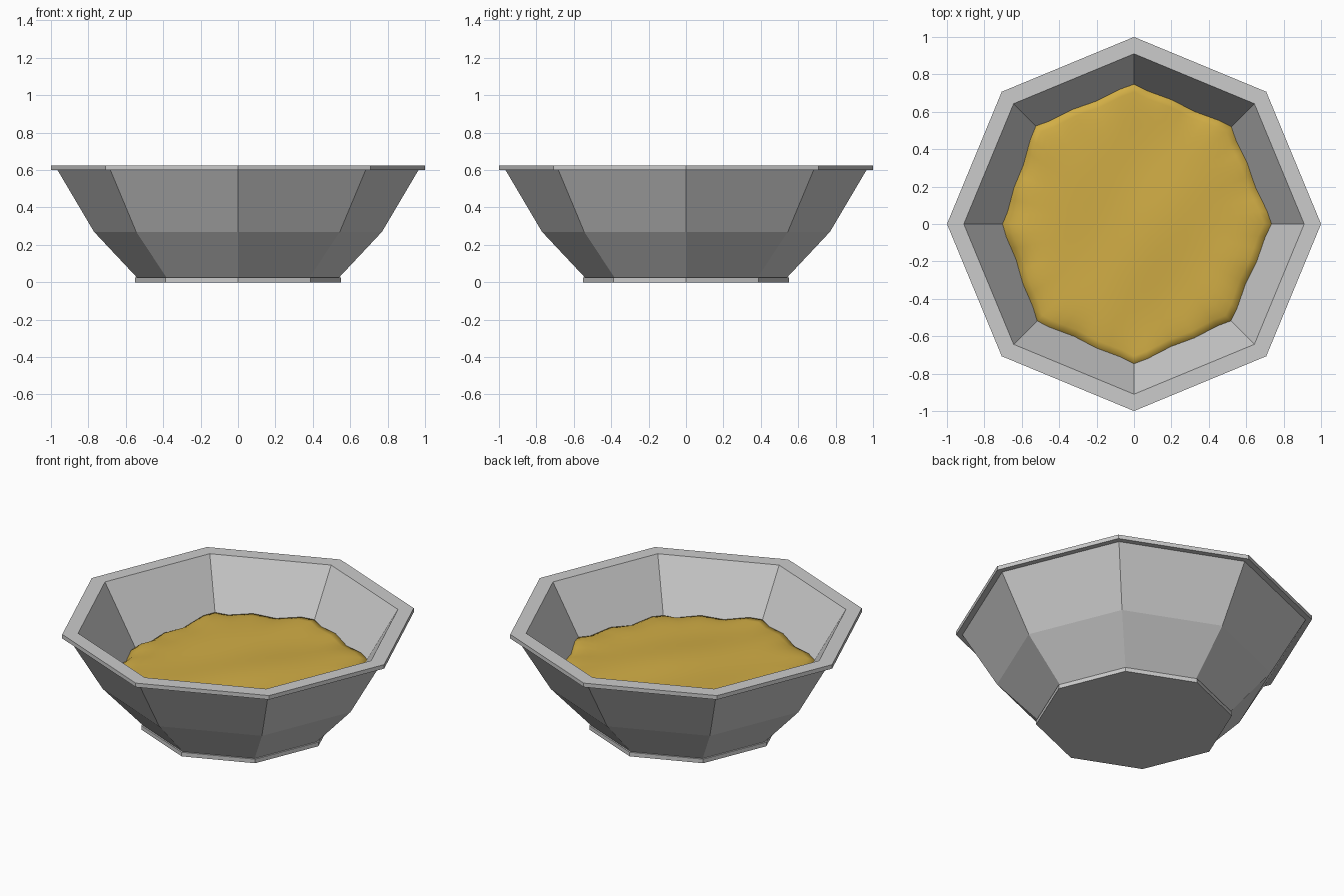
import bpy, bmesh
from math import sin, cos, pi, radians

if "Cube" in bpy.data.objects:
    bpy.data.objects.remove(bpy.data.objects["Cube"])

SIDES = 8


def add_object(name, bm):
    mesh = bpy.data.meshes.new(name)
    bm.to_mesh(mesh)
    bm.free()
    obj = bpy.data.objects.new(name, mesh)
    bpy.context.collection.objects.link(obj)
    return obj


def bridge(bm, a, b, smooth=False):
    n = len(a)
    for i in range(n):
        f = bm.faces.new((a[i], a[(i + 1) % n], b[(i + 1) % n], b[i]))
        f.smooth = smooth


# Octagonal bowl: outer foot, wall, rim lip, then the inner wall
profile = [(0.55, 0), (0.55, 0.025), (0.54, 0.025), (0.77, 0.27), (0.965, 0.60),
           (1.0, 0.60), (1.0, 0.625), (0.91, 0.625), (0.70, 0.27), (0.48, 0.06)]
bm = bmesh.new()
rings = [[bm.verts.new((r * cos(2 * pi * k / SIDES), r * sin(2 * pi * k / SIDES), z))
          for k in range(SIDES)] for r, z in profile]
for a, b in zip(rings, rings[1:]):
    bridge(bm, a, b)
bm.faces.new(rings[0][::-1])
bm.faces.new(rings[-1])
add_object("bowl", bm)

# Soft, slightly uneven filling that droops where it meets the wall
edge_heights = [0.33, 0.33, 0.35, 0.34, 0.275, 0.325, 0.35, 0.325]
SEG, RINGS = 64, 18


def edge_point(a):
    t = (a / (pi / 4)) % SIDES
    k, f = int(t), t - int(t)
    z = edge_heights[k] * (1 - f) + edge_heights[(k + 1) % SIDES] * f
    octagon = cos(pi / 8) / cos(f * pi / 4 - pi / 8)
    z += 0.008 * sin(4 * pi * f)
    return (0.70 + (z - 0.27) * 0.59) * octagon, z


def top_height(x, y):
    return 0.358 + 0.006 * sin(5 * x + 1) * cos(6 * y) + 0.003 * sin(11 * x - 7 * y)


bm = bmesh.new()
rings = []
for j in range(1, RINGS + 1):
    f = j / RINGS
    ring = []
    for i in range(SEG):
        a = 2 * pi * i / SEG
        r, z = edge_point(a)
        x, y = r * f * cos(a), r * f * sin(a)
        w = f ** 10
        ring.append(bm.verts.new((x, y, top_height(x, y) * (1 - w) + z * w)))
    rings.append(ring)
# Skirt tucked down inside the bowl wall
rings.append([bm.verts.new((v.co.x * 1.015, v.co.y * 1.015, v.co.z - 0.03)) for v in rings[-1]])
for a, b in zip(rings, rings[1:]):
    bridge(bm, b, a, True)
centre = bm.verts.new((0, 0, top_height(0, 0)))
for i in range(SEG):
    bm.faces.new((centre, rings[0][i], rings[0][(i + 1) % SEG])).smooth = True
bmesh.ops.recalc_face_normals(bm, faces=bm.faces)
if sum(f.normal.z for f in bm.faces) < 0:
    bmesh.ops.reverse_faces(bm, faces=bm.faces)
filling = add_object("filling", bm)

mat = bpy.data.materials.new("golden_filling")
mat.diffuse_color = (0.64, 0.42, 0.06, 1)
mat.use_nodes = True
mat.node_tree.nodes["Principled BSDF"].inputs["Base Color"].default_value = mat.diffuse_color
filling.data.materials.append(mat)
